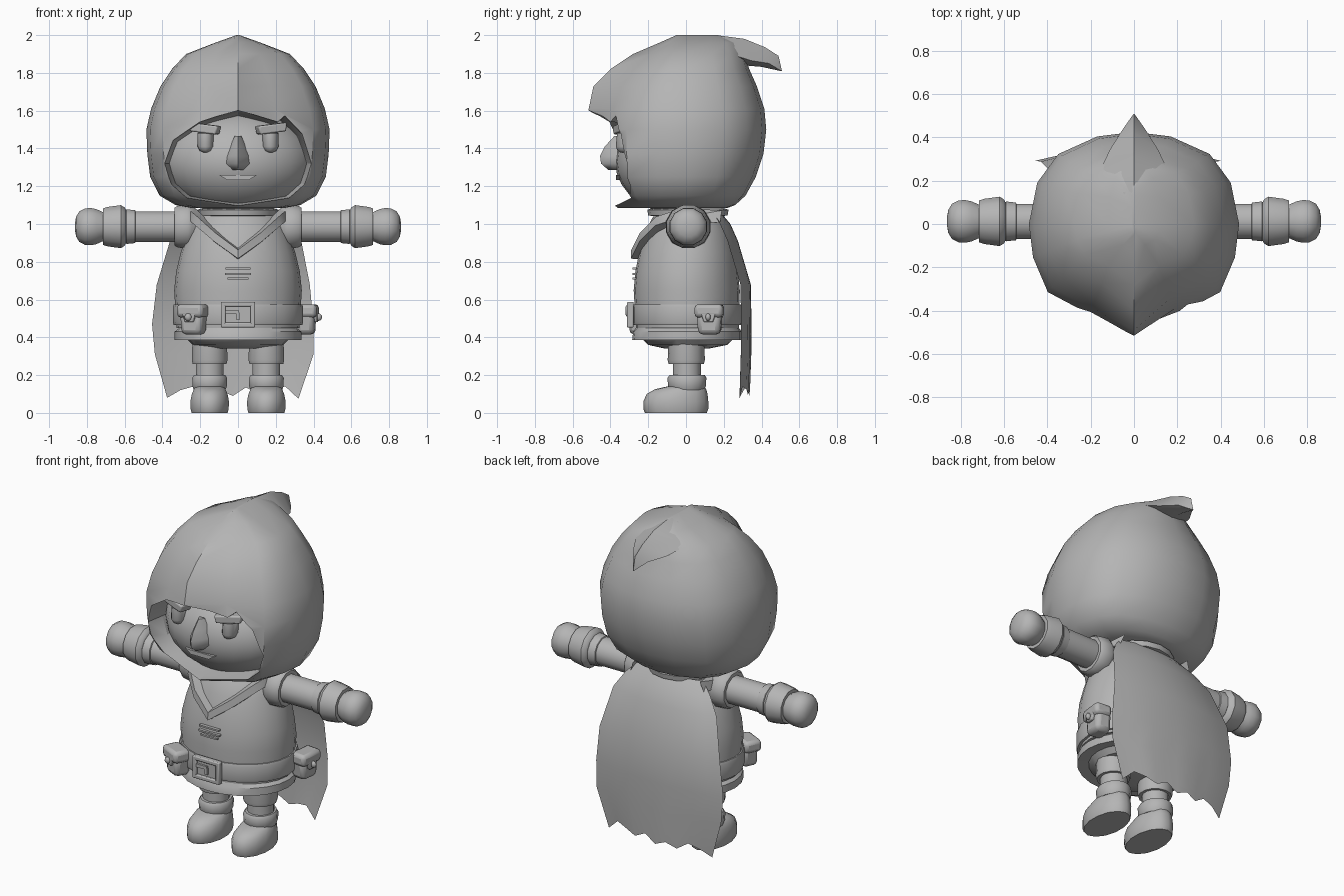
import bpy, bmesh, math
from mathutils import Vector, Matrix

GREY = bpy.data.materials.new("grey")
GREY.diffuse_color = (0.46, 0.46, 0.46, 1)


def make(name, verts, faces, smooth=40):
    me = bpy.data.meshes.new(name)
    me.from_pydata([tuple(v) for v in verts], [], faces)
    bm = bmesh.new()
    bm.from_mesh(me)
    bmesh.ops.recalc_face_normals(bm, faces=bm.faces[:])
    bm.to_mesh(me)
    bm.free()
    ob = bpy.data.objects.new(name, me)
    bpy.context.collection.objects.link(ob)
    me.materials.append(GREY)
    shade(ob, smooth)
    return ob


def shade(ob, angle):
    bpy.ops.object.select_all(action='DESELECT')
    ob.select_set(True)
    bpy.context.view_layer.objects.active = ob
    if angle:
        bpy.ops.object.shade_smooth_by_angle(angle=math.radians(angle))


def loft(name, rings, smooth=40, caps=True):
    n = len(rings[0])
    faces = [(r*n+i, r*n+(i+1) % n, (r+1)*n+(i+1) % n, (r+1)*n+i)
             for r in range(len(rings)-1) for i in range(n)]
    if caps:
        faces += [tuple(range(n)), tuple(range((len(rings)-1)*n, len(rings)*n))]
    return make(name, [p for r in rings for p in r], faces, smooth)


def oval(z, w, yf, yb, cx=0, n=16):
    """Horizontal ring: half width w, from front yf to back yb."""
    c, h = (yf+yb)/2, (yb-yf)/2
    return [(cx+w*math.sin(t), c-h*math.cos(t), z)
            for t in (2*math.pi*i/n for i in range(n))]


def box(name, loc, size, rot=0, taper=1.0, bevel=0.0, tilt=0):
    """Box with its lower edge scaled by taper; rot turns it about z."""
    m = Matrix.Translation(loc) @ Matrix.Rotation(rot, 4, 'Z') @ Matrix.Rotation(tilt, 4, 'Y')
    v = [m @ Vector((x*size[0]/2*(taper if z < 0 else 1), y*size[1]/2, z*size[2]/2))
         for x in (-1, 1) for y in (-1, 1) for z in (-1, 1)]
    ob = make(name, v, [(0, 1, 3, 2), (4, 5, 7, 6), (0, 1, 5, 4), (2, 3, 7, 6), (0, 2, 6, 4), (1, 3, 7, 5)], 30)
    if bevel:
        b = ob.modifiers.new("bevel", 'BEVEL')
        b.width, b.segments = bevel, 2
    return ob


def ball(name, loc, size, n=16, m=10):
    rings = [[(loc[0]+size[0]*math.sin(a)*math.cos(t), loc[1]+size[1]*math.sin(a)*math.sin(t),
               loc[2]-size[2]*math.cos(a)) for t in (2*math.pi*i/n for i in range(n))]
             for a in (0.02+(math.pi-0.04)*j/m for j in range(m+1))]
    return loft(name, rings, 60)


# Hood: stacked rings with a pointed brow, flatter towards the crown
HALF = [(0, -1), (.42, -.81), (.82, -.61), (.96, -.3), (1, 0), (.92, .45), (.72, .76), (.35, .95), (0, 1)]
OUTLINE = HALF + [(-x, y) for x, y in HALF[-2:0:-1]]
hood_rows = [(1.085, .25, -.36, .22), (1.10, .33, -.38, .26), (1.15, .415, -.44, .315), (1.25, .465, -.50, .37),
             (1.37, .48, -.515, .41), (1.5, .485, -.515, .425), (1.61, .46, -.515, .415), (1.73, .41, -.49, .375),
             (1.82, .35, -.40, .335), (1.9, .275, -.28, .31), (1.96, .12, -.14, .28), (2.0, .008, -.05, .17)]


def hood_ring(z, w, f, b):
    flat = 1-.16*min(1, max(0, (z-1.5)/.25))
    return [(x*w, y*b if y > 0 else -y*f*(flat if y > -1 else 1), z) for x, y in OUTLINE]


hood = loft("hood", [hood_ring(*r) for r in hood_rows], 38)

# Face opening cut with a tapered cutter
opening = [(0, 1.595), (-.2, 1.54), (-.35, 1.445), (-.40, 1.32), (-.365, 1.205), (-.28, 1.13), (0, 1.095),
           (.28, 1.13), (.365, 1.205), (.40, 1.32), (.345, 1.48), (.25, 1.575), (.21, 1.54)]
cutter = loft("opening_cutter", [[(x*s, y, 1.33+(z-1.33)*s) for x, z in opening]
                                 for y, s in ((-.8, 1.03), (-.45, 1.02), (-.31, .97), (-.2, .92), (0, .86))], 0)
cutter.hide_render = True
cut = hood.modifiers.new("opening", 'BOOLEAN')
cut.object, cut.operation, cut.solver = cutter, 'DIFFERENCE', 'EXACT'
bpy.context.view_layer.objects.active = hood
bpy.ops.object.modifier_apply(modifier=cut.name)
bpy.data.objects.remove(cutter)
shade(hood, 38)

# Hanging tip flowing out of the back of the hood
ridge = [(0, 0, 1.997), (0, .16, 2.0), (0, .31, 1.98), (0, .42, 1.935), (0, .49, 1.89), (0, .508, 1.81)]
flank = [(.06, .02, 1.975), (.12, .12, 1.95), (.17, .22, 1.905), (.11, .345, 1.865), (.05, .44, 1.85), (.004, .505, 1.81)]
under = [(0, .05, 1.9), (0, .1, 1.88), (0, .2, 1.86), (0, .28, 1.842), (0, .40, 1.832), (0, .50, 1.81)]
loft("hood_tip", [[r, f, u, (-f[0], f[1], f[2])] for r, f, u in zip(ridge, flank, under)], 40)

# Face
ball("head", (0, -.03, 1.33), (.40, .345, .28), 24, 14)
loft("nose", [[(x*w, -.345-d*(1-abs(x)**1.5), z) for x in (-1, -.6, 0, .6, 1)]
              for z, w, d in ((1.285, .035, .065), (1.32, .073, .105), (1.36, .065, .11), (1.41, .042, .085), (1.465, .018, .035))], 60)
box("mouth", (0, -.36, 1.247), (.2, .02, .026), 0, .6)
for s in (-1, 1):
    loft("eye", [oval(z, w, -.315-d, -.27, s*.172, 12) for z, w, d in
                 ((1.378, .012, .03), (1.388, .032, .047), (1.41, .042, .057), (1.48, .042, .05), (1.49, .03, .03))], 45)
    box("eyebrow", (s*.175, -.33, 1.505), (.16, .075, .046), s*.3, .9, .008, s*-.12)

# Torso, hem and belt
loft("torso", [oval(z, w, f, b, 0, 24) for z, w, f, b in
               ((.45, .325, -.265, .28), (.65, .338, -.277, .285), (.75, .327, -.268, .275), (.85, .303, -.248, .265),
                (.95, .27, -.217, .24), (1.03, .23, -.18, .205), (1.08, .17, -.14, .165))], 50)
loft("tunic_hem", [oval(z, w, f, b, 0, 24) for z, w, f, b in
                   ((.34, .12, -.11, .12), (.36, .24, -.20, .22), (.39, .27, -.23, .25), (.385, .335, -.285, .295),
                    (.43, .335, -.28, .295), (.45, .31, -.265, .28), (.48, .31, -.26, .27))], 35)
loft("belt", [oval(z, w, -w+.06, w-.045, 0, 24) for z, w in
              ((.465, .31), (.465, .34), (.48, .345), (.56, .345), (.575, .34), (.575, .31))], 35)
loft("neck_ring", [oval(z, w, -w+.01, w+.01) for z, w in ((1.04, .16), (1.045, .21), (1.075, .215), (1.09, .17))], 40)

# Belt buckle: frame bars and prong
box("buckle_plate", (0, -.288, .52), (.15, .02, .11))
for s in (-1, 1):
    box("buckle_side", (s*.078, -.295, .52), (.026, .035, .135), 0, 1, .006)
    box("buckle_bar", (0, -.295, .52+s*.055), (.18, .035, .025), 0, 1, .006)
box("buckle_prong", (-.03, -.30, .533), (.07, .02, .02))
box("buckle_hook", (0, -.30, .512), (.018, .02, .04))

# Belt pouches
for cx, cy, rot in ((-.235, -.24, -.45), (.36, .125, math.pi/2-.12)):
    m = Matrix.Translation((cx, cy, 0)) @ Matrix.Rotation(rot, 4, 'Z')
    box("pouch", m @ Vector((0, 0, .475)), (.135, .095, .12), rot, .85, .025)
    box("pouch_flap", m @ Vector((0, -.01, .54)), (.15, .105, .07), rot, 1, .02)
    box("pouch_tongue", m @ Vector((0, -.05, .505)), (.08, .025, .05), rot, .6, .006)
    ball("pouch_stud", m @ Vector((0, -.066, .507)), (.02, .014, .02), 8, 6)

# Chest lacing
for z, w in ((.765, .065), (.735, .07), (.712, .055)):
    box("lace", (0, -.272, z), (w*2, .02, .01))

# V collar running over the shoulders
path = [(.25, .12, 1.05), (.25, -.06, 1.06), (.215, -.15, 1.03), (.12, -.235, .945), (0, -.28, .855)]
path += [(-x, y, z) for x, y, z in path[-2::-1]]
loft("collar", [[(x*.9, y+.07, z+.022), (x, y-.01, z+.008), (x*1.05, y-.012, z-.038), (x, y+.06, z-.045)]
                for x, y, z in path], 30)

# Cape: curved sheet with a ragged lower edge
rows = [(1.06, -.22, .22, .185), (1.0, -.29, .28, .235), (.91, -.36, .335, .275), (.68, -.43, .38, .343),
        (.47, -.455, .40, .347), (.31, -.44, .40, .345), (.13, -.375, .32, .338)]
RAG = [-.05, -.01, .01, -.035, -.01, -.04, .005, -.03, -.005, .01, -.055]
N = len(RAG)
pts = []
for k, (z, x0, x1, y) in enumerate(rows):
    for i in range(N):
        u = i/(N-1)
        bow = (2*u-1)**2
        pts.append((x0+(x1-x0)*u, y-bow*(.055 if k else .04)+.003*math.sin(u*19)*(k > 4),
                    z+(RAG[i] if k == len(rows)-1 else 0)))
make("cape", pts, [(k*N+i, k*N+i+1, (k+1)*N+i+1, (k+1)*N+i) for k in range(len(rows)-1) for i in range(N-1)], 50)

for s in (-1, 1):
    # Arms: turned profiles along x
    def turned(name, profile, n=12, smooth=38):
        loft(name, [[(s*x, .012+r*math.sin(t), .986+r*math.cos(t)) for t in
                     (2*math.pi*(i+.5)/n for i in range(n))] for x, r in profile], smooth)
    turned("shoulder_cuff", ((.22, .095), (.245, .112), (.265, .121), (.32, .114), (.335, .104), (.335, .08)))
    turned("sleeve", ((.2, .075), (.33, .084), (.56, .084)))
    turned("wrist_band", ((.54, .08), (.545, .09), (.59, .095), (.60, .085)))
    turned("glove_cuff", ((.59, .085), (.60, .105), (.62, .118), (.69, .108), (.715, .10), (.715, .07)))
    turned("hand", ((.69, .07), (.72, .082), (.75, .096), (.78, .102), (.81, .1), (.84, .084), (.857, .055), (.863, .02)), 12, 60)

    # Legs and boots
    def leg(name, data, smooth=38):
        loft(name, [oval(z, w, f, b, s*.15, 14) for z, w, f, b in data], smooth)
    leg("trouser_leg", ((.26, .07, -.07, .07), (.26, .092, -.092, .095), (.28, .097, -.097, .10), (.42, .092, -.092, .095)))
    leg("shin", ((.16, .075, -.07, .08), (.27, .075, -.07, .08)))
    leg("boot_cuff", ((.12, .085, -.085, .095), (.14, .093, -.095, .105), (.185, .095, -.098, .108), (.2, .085, -.088, .1), (.2, .06, -.06, .07)))
    leg("boot", ((0, .098, -.218, .11), (.02, .103, -.226, .118), (.06, .105, -.226, .118), (.10, .097, -.208, .114),
                 (.125, .086, -.165, .107), (.14, .075, -.10, .095)), 50)
